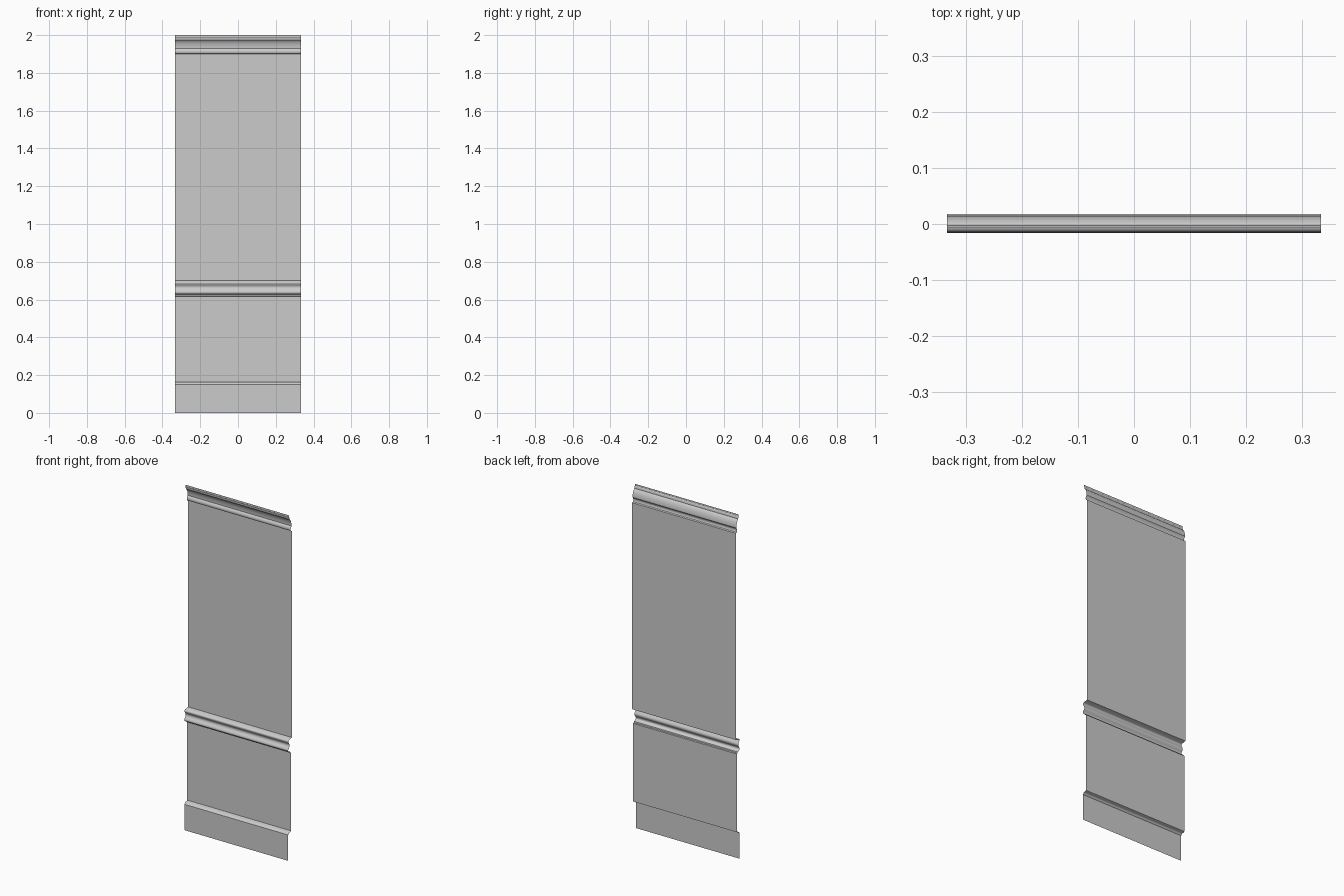
import bpy, bmesh

if "Cube" in bpy.data.objects:
    bpy.data.objects.remove(bpy.data.objects["Cube"])

HALF_W = 0.333


def curve(a, ctrl, b, n=6):
    """Points of a quadratic curve in (y, z), used for coves and beads."""
    out = []
    for i in range(n + 1):
        t = i / n
        out.append(tuple((1 - t) ** 2 * a[k] + 2 * t * (1 - t) * ctrl[k] + t * t * b[k]
                         for k in (0, 1)))
    return out


def strip(name, profile):
    """Sweep an open (y, z) profile, listed bottom to top, across the width."""
    bm = bmesh.new()
    rows = [[bm.verts.new((x, y, z)) for x in (-HALF_W, HALF_W)] for y, z in profile]
    for lo, hi in zip(rows, rows[1:]):
        bm.faces.new((lo[0], lo[1], hi[1], hi[0]))
    bmesh.ops.remove_doubles(bm, verts=bm.verts, dist=1e-5)
    mesh = bpy.data.meshes.new(name)
    bm.to_mesh(mesh)
    bm.free()
    obj = bpy.data.objects.new(name, mesh)
    bpy.context.collection.objects.link(obj)
    bpy.context.view_layer.objects.active = obj
    obj.select_set(True)
    bpy.ops.object.shade_smooth_by_angle(angle=0.6)
    obj.select_set(False)


UPPER, LOWER, FRONT = 0.018, 0.010, -0.016

# Baseboard: flat face with a small rounded cap running back to the wall
strip("baseboard", [(FRONT, 0.0), (FRONT, 0.15)]
      + curve((-0.013, 0.152), (-0.009, 0.162), (0.002, 0.160), 4)
      + [(LOWER, 0.164)])

# Flat panel between baseboard and chair rail
strip("lower_panel", [(LOWER, 0.164), (LOWER, 0.617)])

# Chair rail: under-step, lower bead, central hollow, upper bead
strip("chair_rail", [(LOWER, 0.617), (0.003, 0.619), (0.002, 0.626)]
      + curve((-0.006, 0.628), (-0.022, 0.635), (-0.011, 0.650))
      + curve((-0.011, 0.650), (0.003, 0.664), (-0.009, 0.678))
      + curve((-0.009, 0.678), (-0.020, 0.692), (-0.008, 0.698), 5)
      + [(UPPER, 0.702)])

# Tall flat panel above the chair rail
strip("upper_panel", [(UPPER, 0.702), (UPPER, 1.90)])

# Crown: small bead, tall cove leaning forward, stepped lip
strip("crown_moulding", [(UPPER, 1.90)]
      + curve((0.010, 1.903), (0.003, 1.915), (0.012, 1.926), 5)
      + curve((0.015, 1.930), (0.014, 1.958), (0.001, 1.972))
      + [(-0.003, 1.975)]
      + curve((-0.003, 1.978), (-0.004, 1.987), (-0.007, 1.990), 4)
      + [(-0.007, 2.0)])
